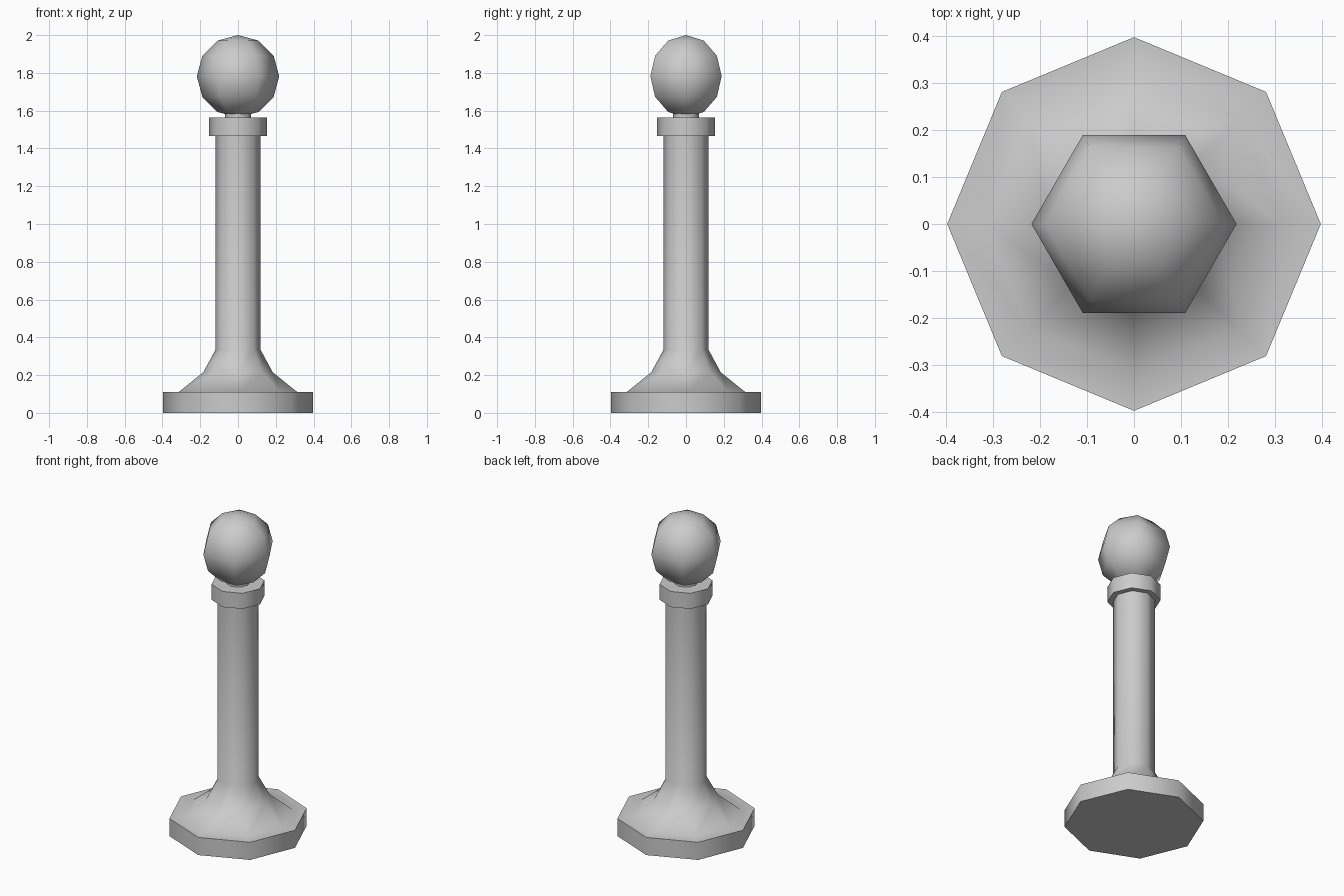
import bpy
import math

if "Cube" in bpy.data.objects:
    bpy.data.objects.remove(bpy.data.objects["Cube"])


def lathe(name, profile, sides):
    """Revolve (radius, z) points around z; zero radius makes a pole, open ends get caps."""
    verts, rings, faces = [], [], []
    for r, z in profile:
        start = len(verts)
        n = sides if r > 0 else 1
        for i in range(n):
            a = 2 * math.pi * i / sides
            verts.append((r * math.cos(a), r * math.sin(a), z))
        rings.append([start + i % n for i in range(sides)])
    for low, high in zip(rings, rings[1:]):
        for i in range(sides):
            j = (i + 1) % sides
            quad = [low[i], low[j], high[j], high[i]]
            faces.append(list(dict.fromkeys(quad)))
    if profile[0][0] > 0:
        faces.append(rings[0][::-1])
    if profile[-1][0] > 0:
        faces.append(rings[-1])
    mesh = bpy.data.meshes.new(name)
    mesh.from_pydata(verts, [], faces)
    mesh.update()
    obj = bpy.data.objects.new(name, mesh)
    bpy.context.collection.objects.link(obj)
    bpy.ops.object.select_all(action='DESELECT')
    obj.select_set(True)
    bpy.context.view_layer.objects.active = obj
    bpy.ops.object.shade_smooth_by_angle(angle=math.radians(62))
    return obj


# Octagonal post: plinth, flared foot, shaft, collar and short neck
lathe("post", [
    (0.397, 0.0), (0.397, 0.111),
    (0.313, 0.111), (0.184, 0.215), (0.119, 0.335),
    (0.119, 1.467), (0.153, 1.467), (0.153, 1.565),
    (0.069, 1.565), (0.069, 1.586),
], 8)

# Six-sided ball on top
R = 0.218
ball = [(R * math.sin(math.pi * k / 6) if 0 < k < 6 else 0,
         2.0 - R - R * math.cos(math.pi * k / 6)) for k in range(7)]
lathe("ball_finial", ball, 6)
